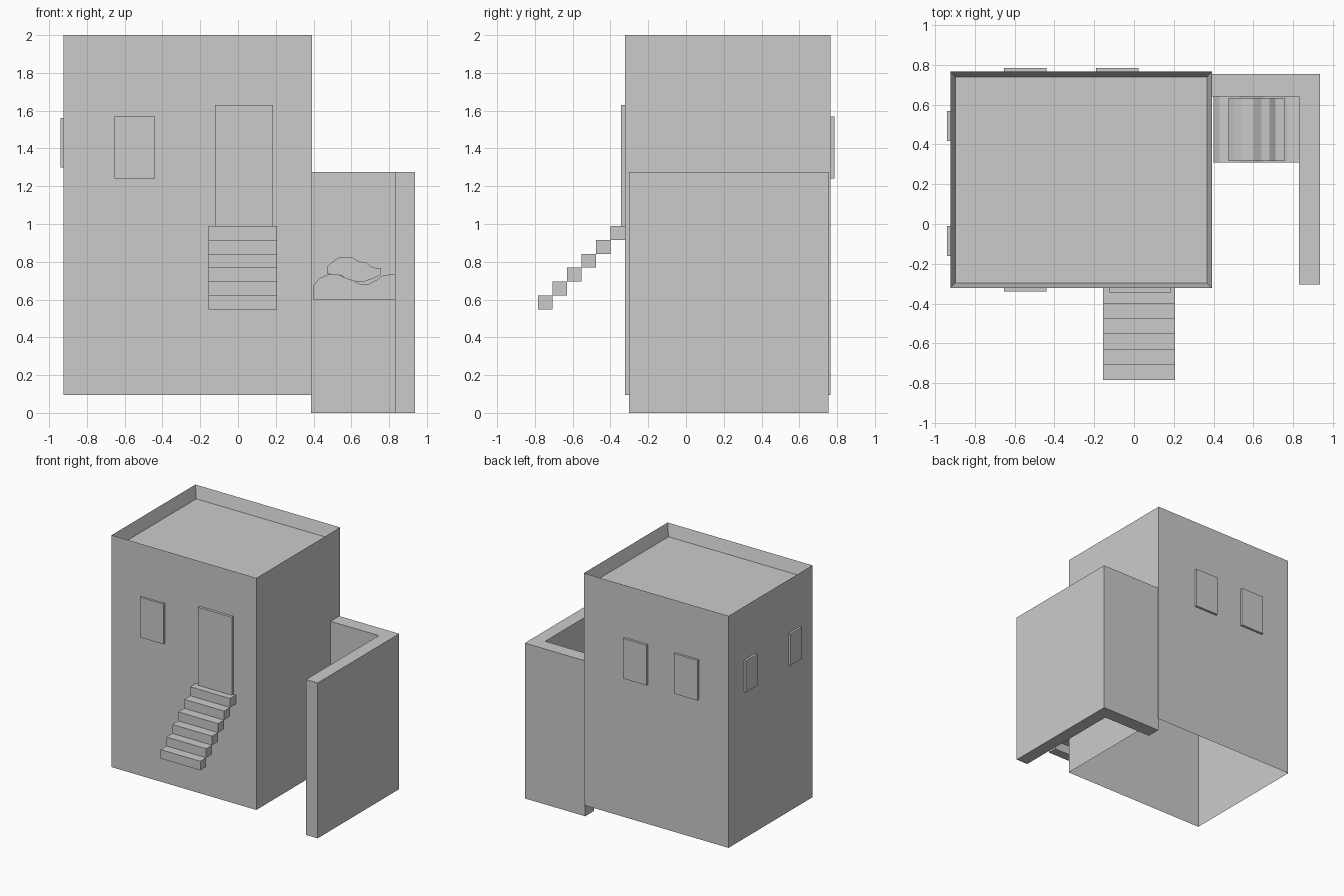
import bpy
import bmesh

if "Cube" in bpy.data.objects:
    bpy.data.objects.remove(bpy.data.objects["Cube"])


def finish(name, bm):
    bmesh.ops.recalc_face_normals(bm, faces=bm.faces)
    mesh = bpy.data.meshes.new(name)
    bm.to_mesh(mesh)
    bm.free()
    obj = bpy.data.objects.new(name, mesh)
    bpy.context.collection.objects.link(obj)
    return obj


def box_mesh(x, y, z):
    bm = bmesh.new()
    bmesh.ops.create_cube(bm, size=1)
    for v in bm.verts:
        v.co = [lo + (hi - lo) * (c + 0.5) for c, (lo, hi) in zip(v.co, (x, y, z))]
    bm.normal_update()
    return bm


def box(name, x, y, z):
    return finish(name, box_mesh(x, y, z))


def extrude(name, points, offset, cap_start=True):
    """Extrude a closed outline of 3D points along offset."""
    bm = bmesh.new()
    face = bm.faces.new([bm.verts.new(p) for p in points])
    if cap_start:
        new = bmesh.ops.extrude_face_region(bm, geom=[face], use_keep_orig=True)
    else:
        new = bmesh.ops.extrude_face_region(bm, geom=[face])
    verts = [g for g in new["geom"] if isinstance(g, bmesh.types.BMVert)]
    bmesh.ops.translate(bm, verts=verts, vec=offset)
    return finish(name, bm)


# House shell: parapet with sunken roof, open underneath
bm = box_mesh((-0.923, 0.392), (-0.322, 0.766), (0.095, 2.0))
roof = [f for f in bm.faces if f.normal.z > 0.9]
floor = [f for f in bm.faces if f.normal.z < -0.9]
bmesh.ops.inset_region(bm, faces=roof, thickness=0.037)
bmesh.ops.translate(bm, verts=roof[0].verts, vec=(0, 0, -0.1))
bmesh.ops.delete(bm, geom=floor, context='FACES_ONLY')
finish("house_shell", bm)

# Door and windows, standing slightly proud of the walls
box("door", (-0.123, 0.185), (-0.344, -0.322), (0.99, 1.63))
win_z = (1.24, 1.57)
box("front_window", (-0.653, -0.44), (-0.34, -0.322), win_z)
for i, x in enumerate((-0.653, -0.19)):
    box(f"back_window_{i + 1}", (x, x + 0.213), (0.766, 0.785), win_z)
for i, y in enumerate((-0.16, 0.418)):
    box(f"side_window_{i + 1}", (-0.941, -0.923), (y, y + 0.15), (1.30, 1.56))

# Floating steps up to the door
run, rise = 0.077, 0.0738
for i in range(6):
    y, z = -0.322 - i * run, 0.99 - i * rise
    box(f"step_{i + 1}", (-0.155, 0.206), (y - run, y), (z - rise, z))

# L-shaped yard wall, open underneath
wall = [(0.387, 0.755), (0.387, 0.642), (0.83, 0.642), (0.83, -0.303),
        (0.936, -0.303), (0.936, 0.755), (0.83, 0.755)]
extrude("yard_wall", [(x, y, 0) for x, y in wall], (0, 0, 1.276), cap_start=False)

# Heaped bundle between the house and the yard wall
lower = [(0.40, 0.60), (0.83, 0.60), (0.83, 0.733), (0.77, 0.73), (0.735, 0.705),
         (0.69, 0.68), (0.65, 0.68), (0.61, 0.70), (0.57, 0.715), (0.53, 0.732),
         (0.475, 0.732), (0.43, 0.712), (0.40, 0.675)]
upper = [(0.475, 0.735), (0.54, 0.73), (0.58, 0.71), (0.63, 0.694), (0.67, 0.695),
         (0.71, 0.71), (0.755, 0.73), (0.757, 0.765), (0.71, 0.77), (0.68, 0.795),
         (0.64, 0.802), (0.60, 0.826), (0.54, 0.826), (0.50, 0.80), (0.475, 0.778)]
extrude("lower_heap", [(x, 0.308, z) for x, z in lower], (0, 0.332, 0))
extrude("upper_heap", [(x, 0.316, z) for x, z in upper], (0, 0.318, 0))
